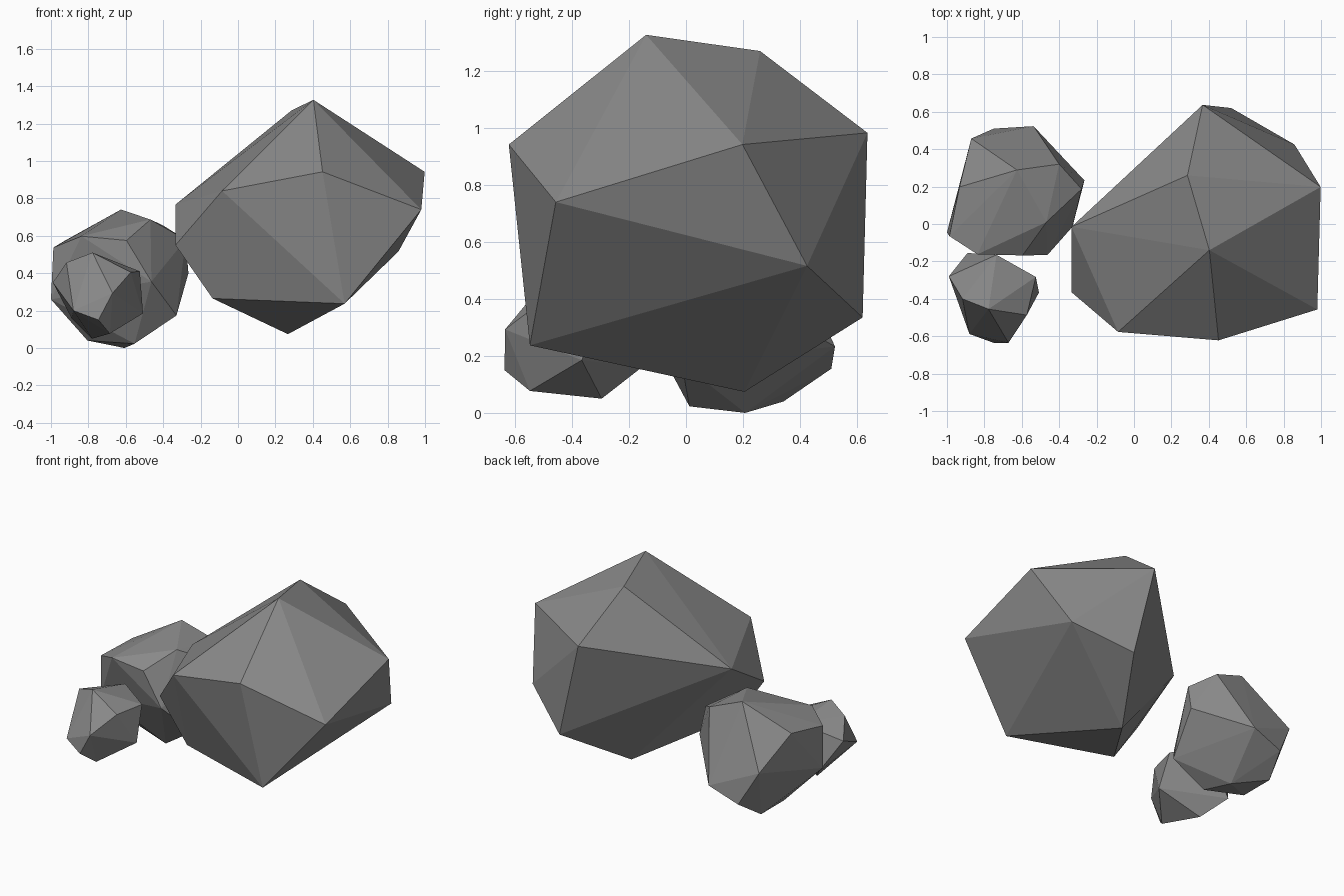
import bpy, bmesh

# Dark stone colour
stone = bpy.data.materials.new("dark_stone")
stone.diffuse_color = (.25, .25, .25, 1)


def rock(name, corners):
    """Flat-faced boulder: the convex hull of its corner points."""
    bm = bmesh.new()
    for co in corners:
        bm.verts.new(co)
    hull = bmesh.ops.convex_hull(bm, input=bm.verts[:])
    loose = {g for g in hull["geom_interior"] + hull["geom_unused"]
             if isinstance(g, bmesh.types.BMVert)}
    bmesh.ops.delete(bm, geom=list(loose), context='VERTS')
    # Merge near-coplanar triangles into larger facets
    bmesh.ops.dissolve_limit(bm, angle_limit=0.03, verts=bm.verts[:], edges=bm.edges[:])
    bmesh.ops.recalc_face_normals(bm, faces=bm.faces[:])
    mesh = bpy.data.meshes.new(name)
    bm.to_mesh(mesh)
    bm.free()
    mesh.materials.append(stone)
    obj = bpy.data.objects.new(name, mesh)
    bpy.context.collection.objects.link(obj)
    return obj


# Large boulder: crown, shoulders, base
rock("large_rock", [
    (.403, -.14, 1.327), (.286, .26, 1.27),
    (-.334, -.015, .767), (-.085, -.577, .84), (.452, -.622, .942),
    (.98, -.457, .74), (.998, .198, .942), (.367, .637, .983),
    (-.334, -.365, .55), (.858, .425, .516), (.52, .62, .335),
    (.57, -.548, .237), (.267, .205, .074), (-.136, -.354, .265)])

# Medium boulder at the back left
rock("medium_rock", [
    (-.626, .289, .74), (-.40, .32, .655), (-.28, .187, .58), (-.265, .233, .40),
    (-.468, .01, .687),
    (-.837, -.162, .598), (-.596, -.168, .575), (-.463, -.166, .355),
    (-.933, .198, .57), (-.87, .457, .378), (-.75, .51, .155), (-.537, .523, .233),
    (-.987, -.065, .537), (-1.0, -.045, .26),
    (-.329, -.015, .174), (-.553, .012, .023), (-.607, .208, 0),
    (-.805, .342, .04), (-.805, .096, .04)])

# Small stone at the front left
rock("small_rock", [
    (-.778, -.455, .51), (-.917, -.40, .457), (-.735, -.165, .45),
    (-.525, -.283, .41), (-.573, -.487, .405), (-.99, -.28, .35),
    (-.671, -.635, .293), (-.746, -.637, .15), (-.88, -.588, .20),
    (-.508, -.366, .185), (-.89, -.155, .16),
    (-.685, -.548, .077), (-.78, -.296, .05)])
